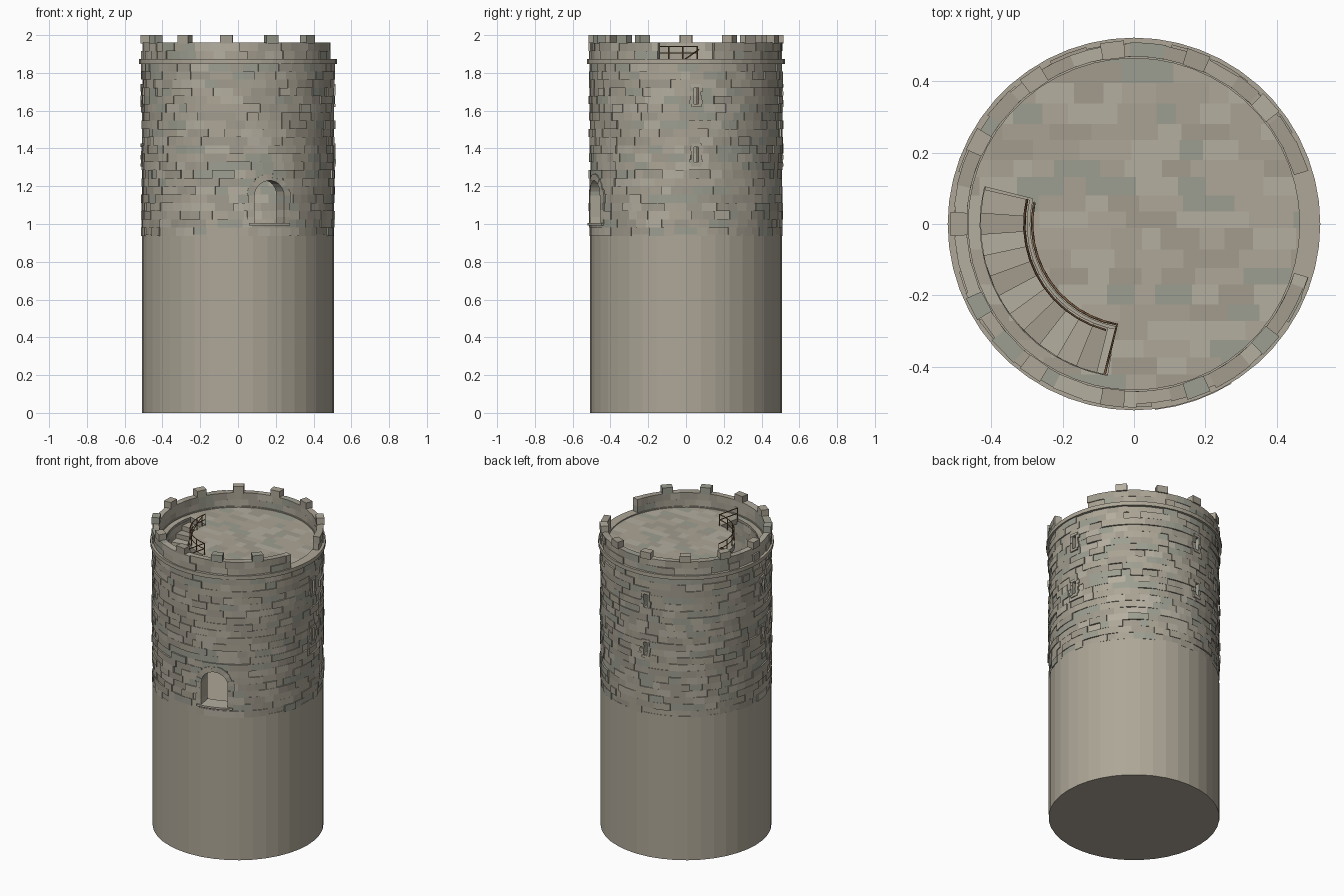
import bpy, bmesh, random
from math import sin, cos, pi, radians, degrees, sqrt
from mathutils import Vector

if "Cube" in bpy.data.objects:
    bpy.data.objects.remove(bpy.data.objects["Cube"])

random.seed(7)


def material(name, rgb):
    m = bpy.data.materials.new(name)
    m.diffuse_color = (*rgb, 1)
    m.use_nodes = True
    m.node_tree.nodes["Principled BSDF"].inputs["Base Color"].default_value = m.diffuse_color
    return m


STONES = [material("stone_%d" % i, c) for i, c in enumerate([
    (.42, .385, .31), (.36, .33, .27), (.46, .425, .35), (.34, .345, .285), (.40, .365, .295)])]
WOOD = material("wood", (.22, .12, .06))


def finish(bm, name, mats=STONES):
    bmesh.ops.recalc_face_normals(bm, faces=bm.faces)
    me = bpy.data.meshes.new(name)
    bm.to_mesh(me)
    bm.free()
    for m in mats:
        me.materials.append(m)
    ob = bpy.data.objects.new(name, me)
    bpy.context.collection.objects.link(ob)
    return ob


def polar(r, a, z):
    return Vector((r * cos(radians(a)), r * sin(radians(a)), z))


def loft(bm, rings, mat):
    """Closed solid through a list of four-sided sections."""
    vs = [[bm.verts.new(p) for p in ring] for ring in rings]
    faces = [bm.faces.new(vs[0]), bm.faces.new(vs[-1][::-1])]
    for a, b in zip(vs, vs[1:]):
        for i in range(4):
            j = (i + 1) % 4
            faces.append(bm.faces.new((a[i], a[j], b[j], b[i])))
    for f in faces:
        f.material_index = mat


def arc_block(bm, a0, a1, r0, r1, z0, z1, mat=None):
    n = max(1, round((a1 - a0) / 7))
    rings = []
    for i in range(n + 1):
        a = a0 + (a1 - a0) * i / n
        rings.append([polar(r0, a, z0), polar(r1, a, z0), polar(r1, a, z1), polar(r0, a, z1)])
    loft(bm, rings, random.randrange(5) if mat is None else mat)


def fill_row(bm, a0, a1, r0, z0, z1, lo=5, hi=15):
    a = a0
    while a < a1 - .01:
        b = a + random.uniform(lo, hi)
        if b > a1 - 3:
            b = a1
        arc_block(bm, a, b, r0, random.uniform(.504, .516), z0, z1)
        a = b


def cylinder(name, r, z0, z1, n):
    bm = bmesh.new()
    bmesh.ops.create_cone(bm, cap_ends=True, segments=n, radius1=r, radius2=r, depth=z1 - z0)
    bmesh.ops.translate(bm, verts=bm.verts, vec=(0, 0, (z0 + z1) / 2))
    return finish(bm, name)


# plain base and the room floor on top of it
cylinder("tower_base", .509, 0, .945, 40)
cylinder("room_floor", .44, .94, 1.0, 40)

# stone courses, interrupted by the door and arrow slits
DOOR, DOOR_R, SPRING = 289, .08, 1.15
SLIT_ANGLES = (6, 97, 188)
SLITS = [(a, z) for a in SLIT_ANGLES for z in (1.32, 1.635)]
Z0, Z1, ROWS = .937, 1.852, 21
bm = bmesh.new()
for i in range(ROWS):
    h = (Z1 - Z0) / ROWS
    z, mid = Z0 + i * h, Z0 + (i + .5) * h
    cuts = [(a, 1.4) for a, s in SLITS if s < mid < s + .095]
    big = DOOR_R + .012
    if 1.0 < mid and z < SPRING + big:
        w = sqrt(big ** 2 - max(0, z - SPRING) ** 2)
        cuts.append((DOOR, degrees(w / .5)))
    cuts.sort()
    if not cuts:
        s = random.uniform(0, 20)
        fill_row(bm, s, s + 360, .43, z, z + h)
    for k, (a, w) in enumerate(cuts):
        nxt = cuts[k + 1] if k + 1 < len(cuts) else (cuts[0][0] + 360, cuts[0][1])
        fill_row(bm, a + w, nxt[0] - nxt[1], .43, z, z + h)
finish(bm, "tower_wall")


# door surround: jambs and voussoirs swept round an arch outline
def door_point(x, z, r):
    return polar(r, DOOR + degrees(x / .5), z)


outline = [(1, 0, 1.0 + .0375 * k) for k in range(4)]
outline += [(cos(pi * k / 11), sin(pi * k / 11), SPRING) for k in range(12)]
outline += [(-1, 0, SPRING - .0375 * k) for k in range(5)]
bm = bmesh.new()
for p, q in zip(outline, outline[1:]):
    outer = DOOR_R + random.uniform(.028, .04)
    depth = random.uniform(.514, .518)
    loft(bm, [[door_point(rr * u, zc + rr * v, d)
               for rr, d in ((DOOR_R, .43), (DOOR_R, depth), (outer, depth), (outer, .43))]
              for u, v, zc in (p, q)], random.randrange(5))
finish(bm, "door_surround")
bm = bmesh.new()
arc_block(bm, DOOR - 12.5, DOOR + 12.5, .42, .525, .992, 1.004, 2)
arc_block(bm, DOOR - 11, DOOR + 11, .42, .51, .96, .994, 1)
finish(bm, "door_sill")

# small stones framing each arrow slit
bm = bmesh.new()
for a, z in SLITS:
    for k in range(4):
        for s in (-1, 1):
            e = a + s * random.uniform(2.8, 4.5)
            arc_block(bm, min(a + s * 1.3, e), max(a + s * 1.3, e), .44, random.uniform(.513, .518),
                      z + k * .0225, z + (k + 1) * .0225)
    arc_block(bm, a - 3, a + 3, .44, .517, z - .015, z + .001)
    arc_block(bm, a - 3, a + 3, .44, .517, z + .088, z + .105)
finish(bm, "slit_frames")

# projecting string course
bm = bmesh.new()
for i in range(52):
    arc_block(bm, i * 360 / 52, (i + 1) * 360 / 52, .465, .523, 1.848, 1.873, 0)
bmesh.ops.remove_doubles(bm, verts=bm.verts, dist=1e-5)
seen = {}
for f in list(bm.faces):
    if abs(f.normal.z) < .5 and abs(f.calc_center_median().xy.length - .494) < .005:
        seen[f] = 1
bmesh.ops.delete(bm, geom=list(seen), context='FACES_ONLY')
finish(bm, "string_course")

# parapet with an open gap on the +x side, and merlons
bm = bmesh.new()
fill_row(bm, 17, 343, .47, 1.865, 1.915, 6, 14)
fill_row(bm, 17, 343, .47, 1.915, 1.96, 6, 14)
finish(bm, "parapet")
bm = bmesh.new()
for i in range(-5, 6):
    a = 180 + i * 360 / 13
    arc_block(bm, a - 3.8, a + 3.8, .468, .516, 1.955, 2.0)
finish(bm, "merlons")

# paved roof deck: a disc sliced into rows of slabs
bm = bmesh.new()
bmesh.ops.create_circle(bm, cap_ends=True, segments=52, radius=.475)


def slice_faces(faces, co, no):
    geom = list({g for f in faces for g in (f, *f.edges, *f.verts)})
    bmesh.ops.bisect_plane(bm, geom=geom, plane_co=co, plane_no=no, dist=1e-6)


y, rows = -.475, []
while y < .43:
    t = y + random.uniform(.045, .06)
    rows.append((y, t))
    slice_faces(bm.faces, (0, t, 0), (0, 1, 0))
    y = t
for lo, hi in rows:
    x = -.47 + random.uniform(.03, .1)
    while x < .46:
        row = [f for f in bm.faces if lo < f.calc_center_median().y < hi]
        slice_faces(row, (x, 0, 0), (1, 0, 0))
        x += random.uniform(.05, .15)
for f in bm.faces:
    f.material_index = random.randrange(5)
ext = bmesh.ops.extrude_face_region(bm, geom=list(bm.faces), use_keep_orig=True)
bmesh.ops.translate(bm, vec=(0, 0, -.035), verts=[g for g in ext["geom"] if isinstance(g, bmesh.types.BMVert)])
bmesh.ops.translate(bm, vec=(0, 0, 1.866), verts=bm.verts)
deck = finish(bm, "roof_deck")

# stairwell opening cut through the deck
bm = bmesh.new()
arc_block(bm, 166, 260, .293, .432, 1.7, 1.95, 1)
cutter = finish(bm, "stairwell_cutter")
cutter.hide_render = True
mod = deck.modifiers.new("stairwell", 'BOOLEAN')
mod.operation, mod.solver, mod.object = 'DIFFERENCE', 'EXACT', cutter
bpy.context.view_layer.objects.active = deck
bpy.ops.object.modifier_apply(modifier=mod.name)
bpy.data.objects.remove(cutter)

# spiral stair down to the room floor
bm = bmesh.new()
for i in range(28):
    a, z = 167 + i * 8, 1.836 - i * .03
    arc_block(bm, a, a + 9, .30, .435, z - .035, z, i % 3)
finish(bm, "spiral_stairs")


# wooden railings
def rod(name, pts, r=.0035):
    cu = bpy.data.curves.new(name, 'CURVE')
    cu.dimensions, cu.bevel_depth, cu.bevel_resolution = '3D', r, 0
    sp = cu.splines.new('POLY')
    sp.points.add(len(pts) - 1)
    for p, co in zip(sp.points, pts):
        p.co = (*co, 1)
    cu.use_fill_caps = True
    cu.materials.append(WOOD)
    bpy.context.collection.objects.link(bpy.data.objects.new(name, cu))


end = Vector((-.082, -.42, 0))
for z in (1.94, 1.905):
    rod("deck_rail", [polar(.286, 168 + i * 7.7, z) for i in range(13)] + [end + Vector((0, 0, z))])
for i in range(7):
    a = 168 + i * 15.4
    rod("deck_post", [polar(.286, a, 1.85), polar(.286, a, 1.942)])
    if i < 6:
        drop = i * 15 * .03 / 8
        rod("stair_post", [polar(.308, 169 + i * 15, 1.80 - drop), polar(.308, 169 + i * 15, 1.92 - drop)])
rod("end_post", [end + Vector((0, 0, 1.85)), end + Vector((0, 0, 1.942))])
rod("stair_rail", [polar(.308, 167 + i * 8, 1.925 - i * .03) for i in range(12)])
